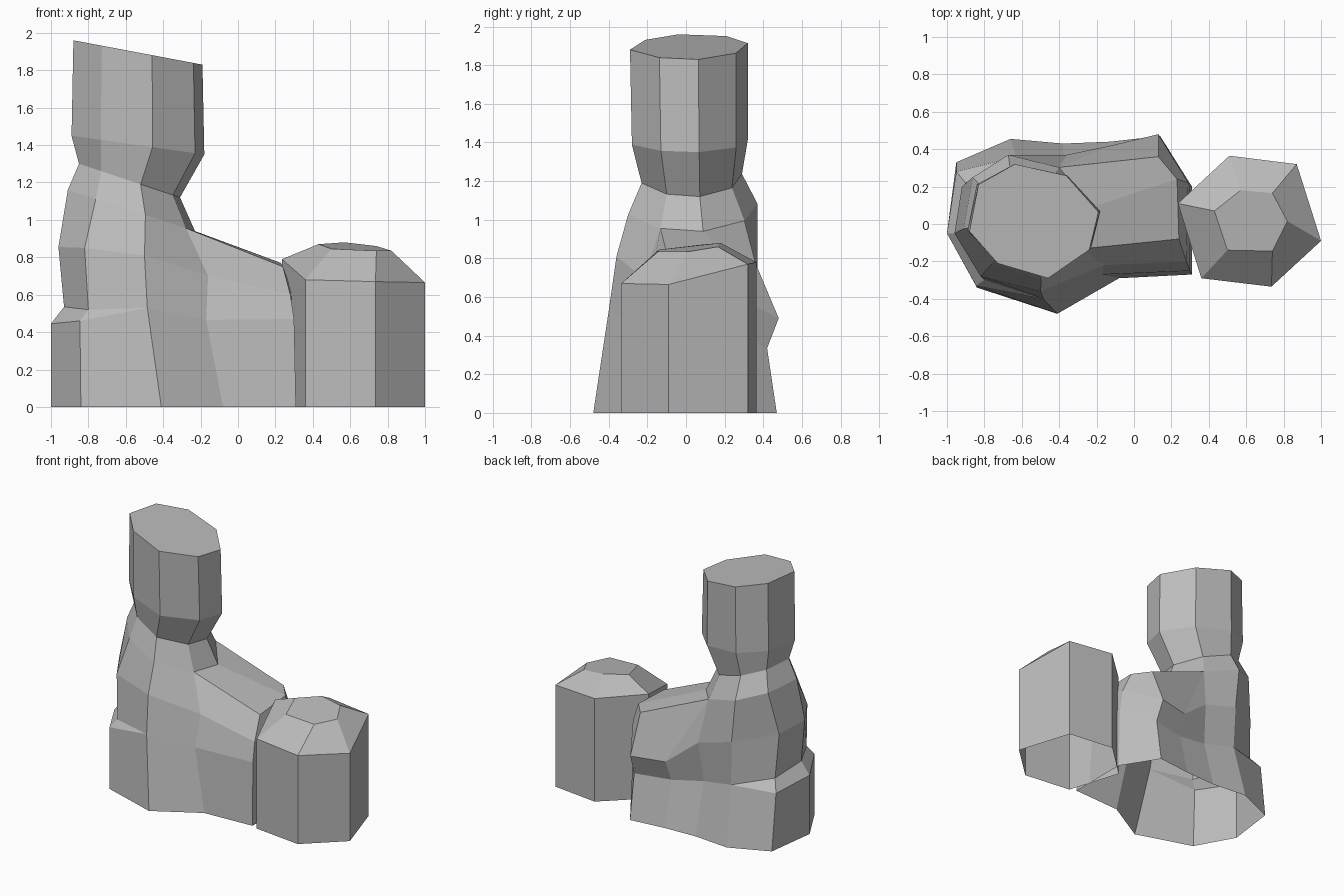
import bpy
import bmesh

if "Cube" in bpy.data.objects:
    bpy.data.objects.remove(bpy.data.objects["Cube"], do_unlink=True)

stone = bpy.data.materials.new("grey_stone")
stone.use_nodes = True
GREY = (0.5, 0.5, 0.5, 1)
stone.diffuse_color = GREY
stone.node_tree.nodes["Principled BSDF"].inputs["Base Color"].default_value = GREY


def add_ring(bm, points):
    return [bm.verts.new(p) for p in points]


def bridge(bm, upper, lower):
    """Join two closed rings; shared vertices collapse to triangles."""
    count = len(upper)
    for i in range(count):
        j = (i + 1) % count
        corners = []
        for vert in (upper[i], lower[i], lower[j], upper[j]):
            if vert not in corners:
                corners.append(vert)
        if len(corners) > 2:
            bm.faces.new(corners)


def finish(bm, name):
    bmesh.ops.recalc_face_normals(bm, faces=bm.faces)
    mesh = bpy.data.meshes.new(name)
    bm.to_mesh(mesh)
    bm.free()
    mesh.materials.append(stone)
    obj = bpy.data.objects.new(name, mesh)
    bpy.context.collection.objects.link(obj)
    return obj


# Rock pillar: an uneven octagon fitted into a tilted box at each level
OUTLINE = [(0, .41), (.22, .13), (.61, 0), (.93, .25),
           (1, .58), (.75, .9), (.35, 1), (.07, .82)]


def pillar_ring(bm, left, right, front, back, z_left, z_right):
    return add_ring(bm, [(left + u * (right - left),
                          front + v * (back - front),
                          z_left + u * (z_right - z_left)) for u, v in OUTLINE])


bm = bmesh.new()
head_top = pillar_ring(bm, -.88, -.19, -.29, .32, 1.96, 1.83)
head_base = pillar_ring(bm, -.89, -.18, -.28, .32, 1.45, 1.35)
neck = pillar_ring(bm, -.85, -.31, -.23, .29, 1.3, 1.12)
shoulder = pillar_ring(bm, -.91, -.23, -.3, .37, 1.16, .94)
bm.faces.new(head_top)
for upper, lower in ((head_top, head_base), (head_base, neck), (neck, shoulder)):
    bridge(bm, upper, lower)

# Sloping spur on top of the right-hand side
west, southwest, south, southeast, east, northeast, north, northwest = shoulder
spur_front, spur_mid, spur_back = add_ring(
    bm, [(.24, -.08, .75), (.23, .24, .77), (.13, .36, .775)])
bm.faces.new((southeast, spur_front, spur_mid, east))
bm.faces.new((east, spur_mid, spur_back, northeast))
rim = [west, southwest, south, southeast, spur_front, spur_mid,
       spur_back, northeast, northeast, north, northwest]

# Body below the shoulder: bulge, waist, side ledge and open foot
bulge = add_ring(bm, [
    (-.96, -.05, .855), (-.82, -.28, .85), (-.5, -.36, .81), (-.16, -.22, .7),
    (.28, -.2, .6), (.29, .22, .62), (.13, .48, .49), (-.12, .42, .49),
    (-.36, .37, .68), (-.64, .37, .76), (-.92, .2, .83)])
waist = add_ring(bm, [
    (-.93, -.05, .535), (-.8, -.3, .52), (-.485, -.4, .53), (-.17, -.27, .465),
    (.3, -.25, .47), (.3, .2, .45), (.14, .42, .335), (-.13, .36, .335),
    (-.38, .33, .38), (-.63, .36, .43), (-.9, .22, .5)])
ledge = list(waist)
ledge[0], ledge[1], ledge[-1] = add_ring(
    bm, [(-1, -.05, .445), (-.845, -.33, .46), (-.95, .28, .42)])
foot = add_ring(bm, [(x, y, 0) for x, y in (
    (-1, -.05), (-.84, -.34), (-.41, -.48), (-.08, -.29), (.31, -.27),
    (.31, .2), (.14, .47), (-.13, .44), (-.38, .43), (-.66, .455), (-.95, .33))])
for upper, lower in ((rim, bulge), (bulge, waist), (waist, ledge), (ledge, foot)):
    bridge(bm, upper, lower)
finish(bm, "rock_pillar")

# Small six-sided boulder with a chamfered top and open base
bm = bmesh.new()
crown = add_ring(bm, [(.43, .07, .87), (.5, -.14, .845), (.74, -.145, .835),
                      (.82, .015, .835), (.74, .165, .86), (.57, .18, .88)])
edge_points = [(.235, .11, .79), (.36, -.29, .68), (.735, -.335, .67),
               (1, -.09, .665), (.87, .32, .77), (.51, .365, .78)]
edge = add_ring(bm, edge_points)
base = add_ring(bm, [(x, y, 0) for x, y, z in edge_points])
bm.faces.new(crown)
bridge(bm, crown, edge)
bridge(bm, edge, base)
finish(bm, "small_boulder")
